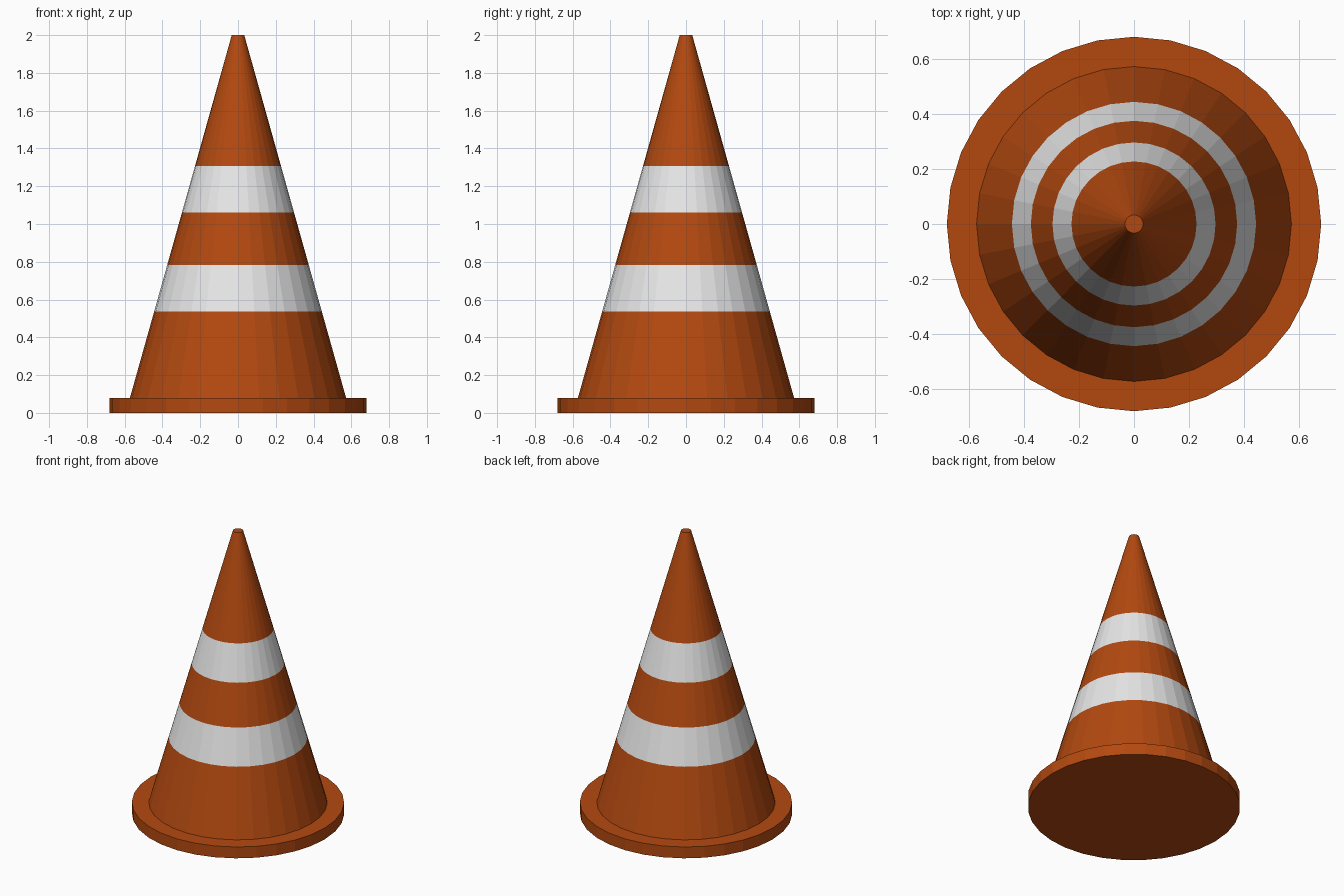
import bpy
import bmesh
from math import sin, cos, tau

SIDES = 32

cube = bpy.data.objects.get("Cube")
if cube:
    bpy.data.objects.remove(cube, do_unlink=True)


def make_material(name, color):
    mat = bpy.data.materials.new(name)
    mat.use_nodes = True
    mat.diffuse_color = (*color, 1)
    mat.node_tree.nodes["Principled BSDF"].inputs["Base Color"].default_value = (*color, 1)
    return mat


orange = make_material("burnt orange", (0.45, 0.066, 0.005))
white = make_material("reflective white", (0.8, 0.8, 0.8))


def stacked_rings(name, profile, materials, is_band=lambda z: False):
    """Closed turned solid from (radius, height) pairs, bottom to top."""
    bm = bmesh.new()
    rings = [[bm.verts.new((r * sin(tau * i / SIDES), r * cos(tau * i / SIDES), z))
              for i in range(SIDES)] for r, z in profile]
    for low, high in zip(rings, rings[1:]):
        for i in range(SIDES):
            j = (i + 1) % SIDES
            face = bm.faces.new((low[i], low[j], high[j], high[i]))
            face.material_index = int(is_band(face.calc_center_median().z))
    bm.faces.new(rings[0])
    bm.faces.new(rings[-1])
    bmesh.ops.recalc_face_normals(bm, faces=bm.faces)
    mesh = bpy.data.meshes.new(name)
    bm.to_mesh(mesh)
    bm.free()
    for mat in materials:
        mesh.materials.append(mat)
    obj = bpy.data.objects.new(name, mesh)
    bpy.context.collection.objects.link(obj)
    return obj


# Round base plate
BASE_TOP, TIP = 0.08, 2.0
stacked_rings("base_plate", [(0.68, 0), (0.68, BASE_TOP)], [orange])

# Tapered body, cut into rings at the edges of the white bands
BANDS = [(0.537, 0.782), (1.062, 1.308)]
heights = [BASE_TOP, *BANDS[0], *BANDS[1], TIP]


def body_radius(z):
    return 0.572 + (0.033 - 0.572) * (z - BASE_TOP) / (TIP - BASE_TOP)


stacked_rings("cone_body", [(body_radius(z), z) for z in heights], [orange, white],
              lambda z: any(low < z < high for low, high in BANDS))
